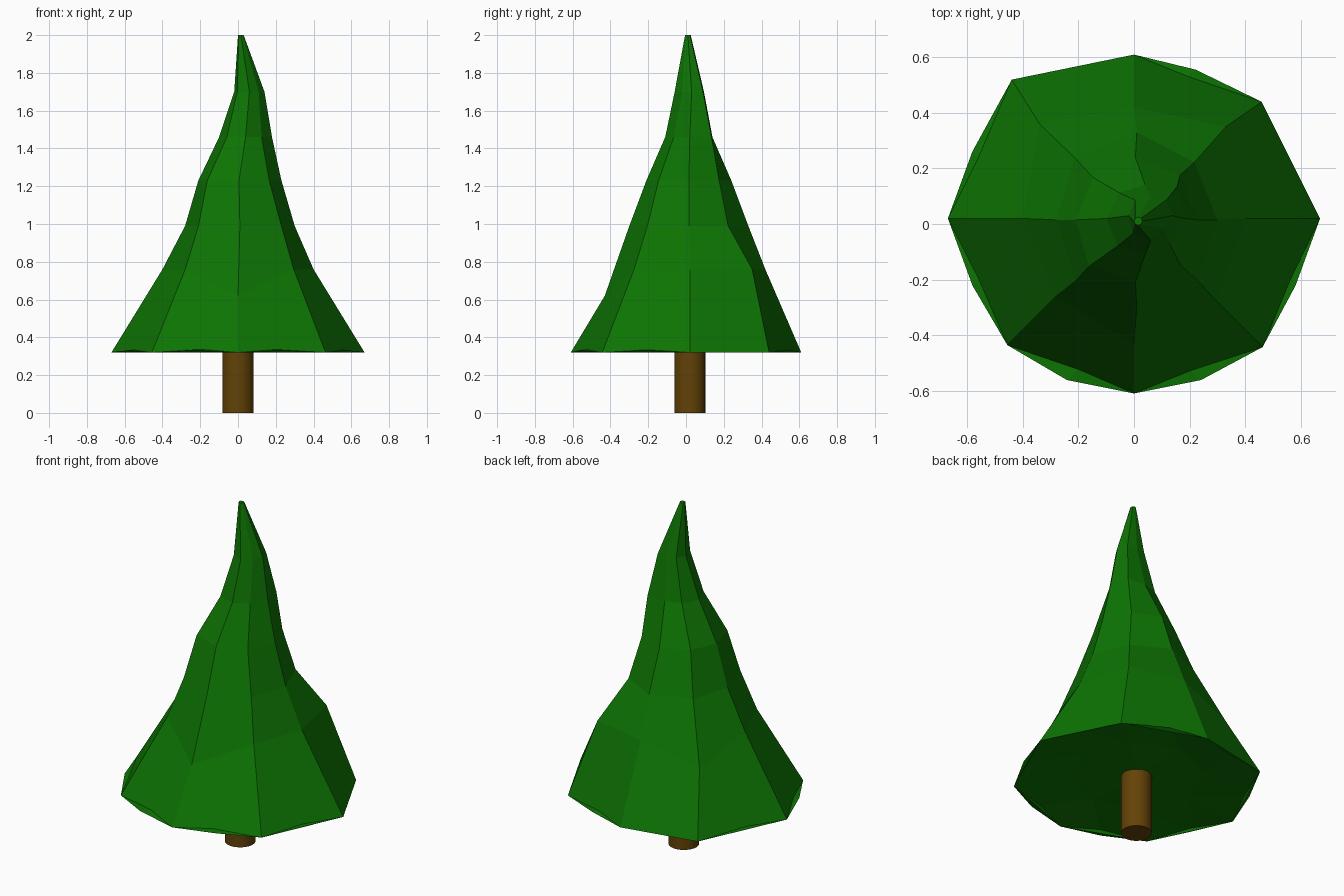
import bpy, bmesh
from math import cos, sin, tau

if "Cube" in bpy.data.objects:
    bpy.data.objects.remove(bpy.data.objects["Cube"])


def paint(obj, name, color):
    mat = bpy.data.materials.new(name)
    mat.diffuse_color = (*color, 1)
    mat.use_nodes = True
    mat.node_tree.nodes["Principled BSDF"].inputs["Base Color"].default_value = mat.diffuse_color
    obj.data.materials.append(mat)


# Foliage rings: height, centre x, centre y, radii anticlockwise from +x
RINGS = [
    (0.32, 0.00, 0.02, (.67, .62, .59, .67, .67, .645, .63, .655)),
    (0.76, 0.00, 0.02, (.40, .467, .40, .48, .40, .395, .45, .417)),
    (0.99, 0.01, 0.015, (.29, .294, .315, .315, .29, .31, .315, .31)),
    (1.23, 0.005, 0.015, (.225, .227, .225, .216, .215, .237, .225, .227)),
    (1.46, 0.04, 0.02, (.14, .163, .12, .13, .14, .14, .13, .12)),
    (1.70, 0.06, 0.03, (.08, .085, .065, .08, .08, .09, .09, .07)),
    (2.00, 0.015, 0.01, (.015,) * 8),
]
# Outward bulges of the underside between the eight ribs
RIM_MIDS = (.575, .58, .55, .63, .63, .63, .63, .63)
# Uneven middle of the underside
DISH = (.355, .345, .36, .345, .355, .345, .36, .345)


def polar(bm, cx, cy, r, step, z):
    a = tau * step / 8
    return bm.verts.new((cx + r * cos(a), cy + r * sin(a), z))


# Foliage: lofted irregular eight-sided cone
bm = bmesh.new()
loops = [[polar(bm, cx, cy, r, i, z) for i, r in enumerate(radii)]
         for z, cx, cy, radii in RINGS]
base = loops[0]
base[1].co.xy = (0.46, 0.44)
base[3].co.xy = (-0.44, 0.52)
loops[1][6].co.z = 0.62  # these two ribs bend lower down
loops[1][3].co.z = 0.66
for low, high in zip(loops, loops[1:]):
    for i in range(8):
        j = (i + 1) % 8
        bm.faces.new((low[i], low[j], high[j], high[i]))
bm.faces.new(loops[-1])

# Foliage underside: wider sixteen-sided skirt, slightly dished
mids = [polar(bm, 0, 0.02, r, i + 0.5, 0.332) for i, r in enumerate(RIM_MIDS)]
dish = [polar(bm, 0, 0.02, 0.36, i, z) for i, z in enumerate(DISH)]
centre = bm.verts.new((0, 0.02, 0.345))
for i in range(8):
    j = (i + 1) % 8
    bm.faces.new((base[i], mids[i], base[j]))
    bm.faces.new((dish[i], mids[i], base[i]))
    bm.faces.new((dish[j], base[j], mids[i]))
    bm.faces.new((dish[i], dish[j], mids[i]))
    bm.faces.new((centre, dish[j], dish[i]))
bmesh.ops.recalc_face_normals(bm, faces=bm.faces)
mesh = bpy.data.meshes.new("foliage")
bm.to_mesh(mesh)
bm.free()
foliage = bpy.data.objects.new("foliage", mesh)
bpy.context.collection.objects.link(foliage)
paint(foliage, "leaf_green", (0.004, 0.175, 0.001))

# Trunk
bpy.ops.mesh.primitive_cylinder_add(vertices=32, radius=0.082, depth=0.36,
                                    location=(0, 0.02, 0.18))
trunk = bpy.context.object
trunk.name = "trunk"
bpy.ops.object.shade_smooth_by_angle()
paint(trunk, "bark_brown", (0.125, 0.055, 0.002))
